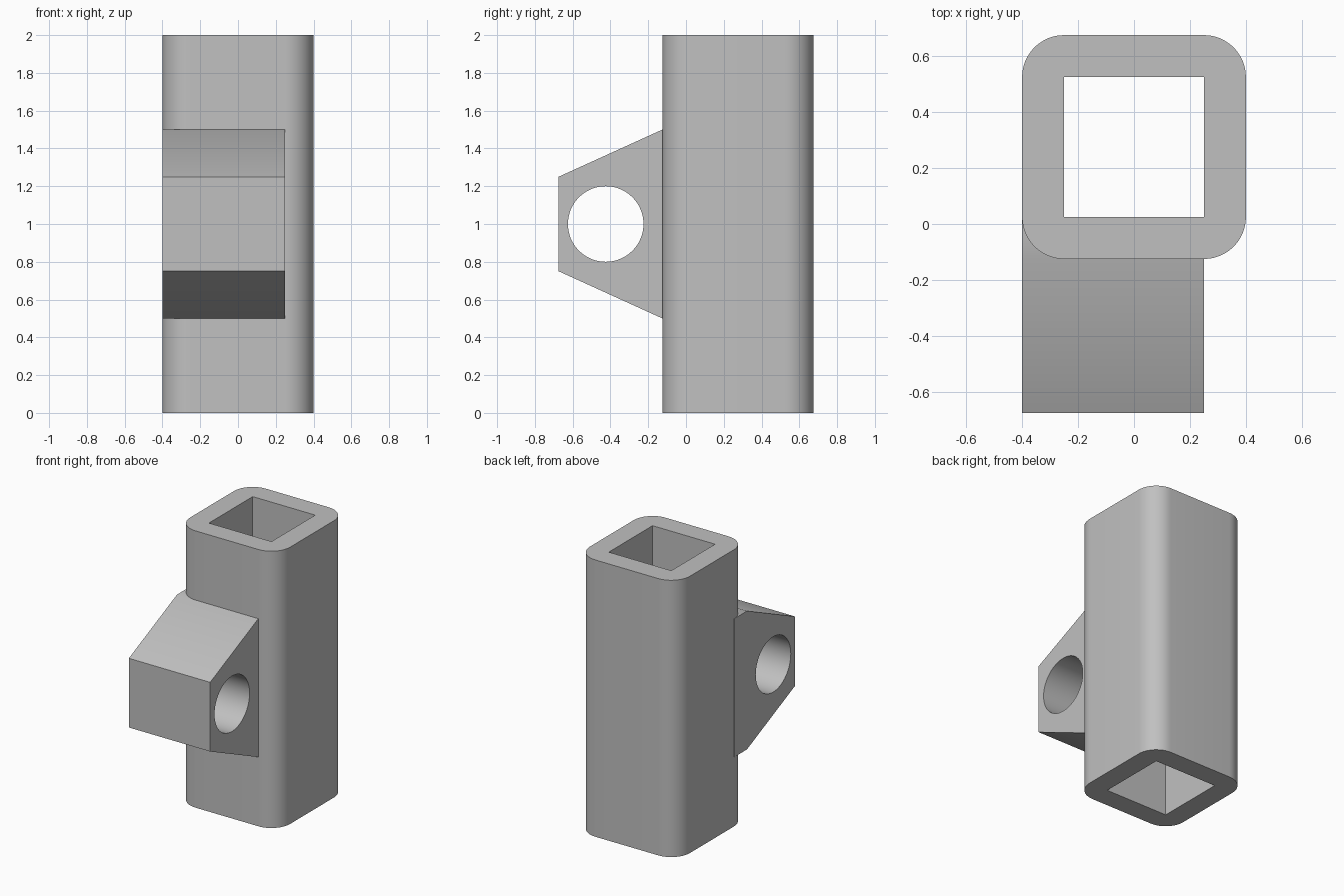
import bpy
import bmesh
from math import cos, sin, pi, radians
from mathutils import Vector, Matrix

default = bpy.data.objects.get("Cube")
if default:
    bpy.data.objects.remove(default, do_unlink=True)

# Single grey finish
grey = bpy.data.materials.new("light_grey")
grey.use_nodes = True
colour = (0.53, 0.53, 0.53, 1)
grey.diffuse_color = colour
grey.node_tree.nodes["Principled BSDF"].inputs["Base Color"].default_value = colour


def arc(cx, cy, radius, start, sweep, steps):
    return [(cx + radius * cos(start + sweep * i / steps),
             cy + radius * sin(start + sweep * i / steps)) for i in range(steps + 1)]


def rounded_square(cy, half, radius, steps=12):
    inner = half - radius
    points = []
    for i, (sx, sy) in enumerate([(1, 1), (-1, 1), (-1, -1), (1, -1)]):
        points += arc(sx * inner, cy + sy * inner, radius, i * pi / 2, pi / 2, steps)
    return points


def extrude_profile(name, outline, opening, depth, matrix):
    """Fill an outline around an opening, extrude it along z, then place it."""
    bm = bmesh.new()
    edges = []
    for loop in (outline, opening):
        verts = [bm.verts.new((x, y, 0)) for x, y in loop]
        edges += [bm.edges.new((verts[i - 1], v)) for i, v in enumerate(verts)]
    bmesh.ops.triangle_fill(bm, edges=edges, use_beauty=True, normal=(0, 0, 1))
    result = bmesh.ops.extrude_face_region(bm, geom=bm.faces[:], use_keep_orig=True)
    top = [g for g in result["geom"] if isinstance(g, bmesh.types.BMVert)]
    bmesh.ops.translate(bm, verts=top, vec=Vector((0, 0, depth)))
    bm.transform(matrix)
    bmesh.ops.recalc_face_normals(bm, faces=bm.faces[:])
    mesh = bpy.data.meshes.new(name)
    bm.to_mesh(mesh)
    bm.free()
    mesh.materials.append(grey)
    obj = bpy.data.objects.new(name, mesh)
    bpy.context.collection.objects.link(obj)
    bpy.ops.object.select_all(action="DESELECT")
    obj.select_set(True)
    bpy.context.view_layer.objects.active = obj
    bpy.ops.object.shade_smooth_by_angle(angle=radians(30))
    return obj


# Square tube with rounded outer corners and a sharp square bore
tube_y = 0.275
bore = [(sx * 0.25, tube_y + sy * 0.25) for sx, sy in [(1, 1), (-1, 1), (-1, -1), (1, -1)]]
extrude_profile("square_tube", rounded_square(tube_y, 0.4, 0.15), bore, 2, Matrix())

# Tapered lug with a round cross hole; its back is buried in the tube wall
lug = [(-0.675, 0.75), (-0.125, 0.5), (0.02, 0.5),
       (0.02, 1.5), (-0.125, 1.5), (-0.675, 1.25)]
hole = arc(-0.425, 1, 0.2, 0, 2 * pi, 64)[:-1]
# Profile axes become y and z, extrusion runs along x
to_side = Matrix(((0, 0, 1, -0.4), (1, 0, 0, 0), (0, 1, 0, 0), (0, 0, 0, 1)))
extrude_profile("tapered_lug", lug, hole, 0.65, to_side)
